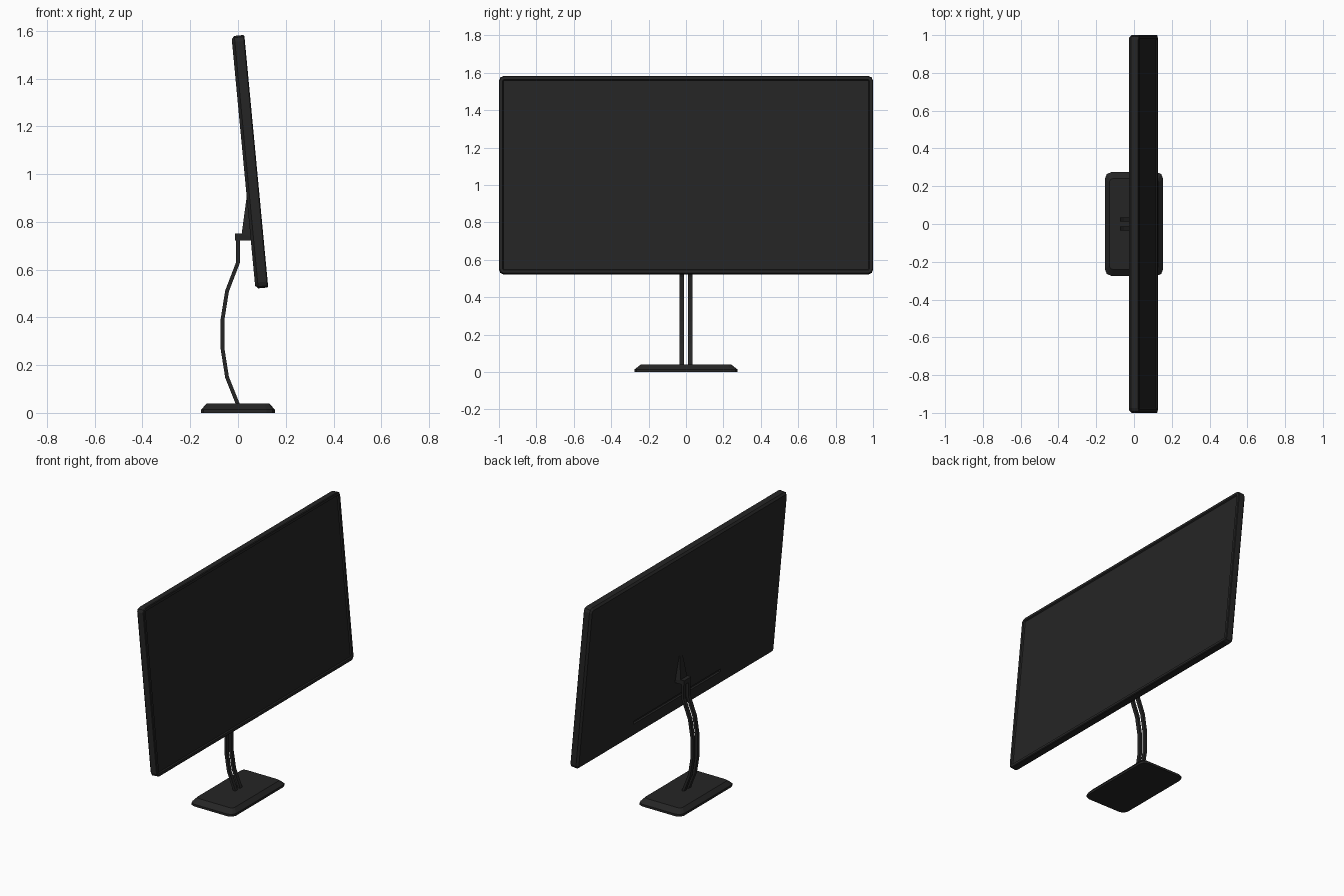
import bpy, bmesh, math
from mathutils import Matrix, Vector

if "Cube" in bpy.data.objects:
    bpy.data.objects.remove(bpy.data.objects["Cube"])

mat = bpy.data.materials.new("dark_plastic")
mat.diffuse_color = (0.018, 0.018, 0.018, 1)
mat.use_nodes = True
mat.node_tree.nodes["Principled BSDF"].inputs["Base Color"].default_value = mat.diffuse_color


def finish(bm, name, matrix=Matrix()):
    bmesh.ops.recalc_face_normals(bm, faces=bm.faces)
    me = bpy.data.meshes.new(name)
    bm.to_mesh(me)
    bm.free()
    me.materials.append(mat)
    ob = bpy.data.objects.new(name, me)
    ob.matrix_world = matrix
    bpy.context.collection.objects.link(ob)
    return ob


def rounded_rect(a, b, r, seg=2):
    pts = []
    for k, (sx, sy) in enumerate([(1, 1), (-1, 1), (-1, -1), (1, -1)]):
        for i in range(seg + 1):
            t = math.pi / 2 * (k + i / seg)
            pts.append((sx * (a - r) + r * math.cos(t), sy * (b - r) + r * math.sin(t)))
    return pts


def loft(rings, name, matrix=Matrix()):
    """Skin a list of closed point rings and cap both ends."""
    bm = bmesh.new()
    vs = [[bm.verts.new(p) for p in ring] for ring in rings]
    n = len(vs[0])
    for lo, hi in zip(vs, vs[1:]):
        for i in range(n):
            bm.faces.new((lo[i], lo[(i + 1) % n], hi[(i + 1) % n], hi[i]))
    bm.faces.new(vs[0])
    bm.faces.new(vs[-1])
    return finish(bm, name, matrix)


def plate(half_a, half_b, radius, levels, name, matrix=Matrix()):
    """Rounded plate: levels are (height, inset) pairs."""
    return loft([[(x, y, h) for x, y in rounded_rect(half_a - d, half_b - d, max(radius - d, 0.004))]
                 for h, d in levels], name, matrix)


def prism(profile, y0, y1, name):
    return loft([[(x, y, z) for x, z in profile] for y in (y0, y1)], name)


# Tilted screen panel: local x is sideways, local y is up, local z faces the viewer
tilt = math.atan2(0.1, 1.056)
s, c = math.sin(tilt), math.cos(tilt)
frame = Matrix(((0, -s, c, 0.0765), (1, 0, 0, 0), (0, c, s, 1.054), (0, 0, 0, 1)))
panel = plate(1.0, 0.531, 0.025,
              [(-0.054, 0.012), (-0.042, 0), (-0.004, 0), (0, 0.004), (0, 0.02), (-0.008, 0.024)],
              "screen_panel", frame)

# Vent groove across the back of the panel
bm = bmesh.new()
bmesh.ops.create_cube(bm, size=1, matrix=Matrix.Diagonal((0.88, 0.02, 0.03, 1)))
cutter = finish(bm, "vent_cutter", frame @ Matrix.Translation((0, -0.435, -0.056)))
cutter.hide_render = True
cutter.hide_viewport = True
cut = panel.modifiers.new("vent", 'BOOLEAN')
cut.operation = 'DIFFERENCE'
cut.solver = 'EXACT'
cut.object = cutter

# Base with sloping sides
loft([[(x, y, z) for x, y in rounded_rect(a, b, r)] for z, a, b, r in
      [(0, 0.154, 0.275, 0.035), (0.014, 0.154, 0.275, 0.035), (0.04, 0.131, 0.241, 0.02)]], "base")

# Twin curved rails of the stand
path = [Vector(p) for p in [(0.002, 0.03), (-0.046, 0.15), (-0.065, 0.27), (-0.065, 0.39),
                            (-0.046, 0.51), (0, 0.63), (0, 0.74)]]
front, back = [], []
for i, p in enumerate(path):
    d = (path[min(i + 1, len(path) - 1)] - path[max(i - 1, 0)]).normalized()
    n = Vector((d.y, -d.x)) * 0.008
    front.append(p + n)
    back.append(p - n)
for side, name in ((1, "left_rail"), (-1, "right_rail")):
    bm = bmesh.new()
    rings = [[bm.verts.new((q.x, side * y, q.y)) for q, y in
              ((f, 0.012), (f, 0.035), (b, 0.035), (b, 0.012))] for f, b in zip(front, back)]
    for lo, hi in zip(rings, rings[1:]):
        for i in range(4):
            j = (i + 1) % 4
            bm.faces.new((lo[i], lo[j], hi[j], hi[i]))
    bm.faces.new(rings[0])
    bm.faces.new(rings[-1])
    finish(bm, name)

# Bracket joining the rails to the panel
prism([(-0.012, 0.722), (0.06, 0.722), (0.06, 0.735), (0.01, 0.751), (-0.012, 0.751)],
      -0.036, 0.036, "mount_bracket")

# Tapered wedge rising up the back of the panel
loft([[(x0, -w, z), (x1, -w, z), (x1, w, z), (x0, w, z)] for z, x0, x1, w in
      [(0.725, 0.012, 0.065, 0.036), (0.91, 0.037, 0.046, 0.012)]], "mount_wedge")
